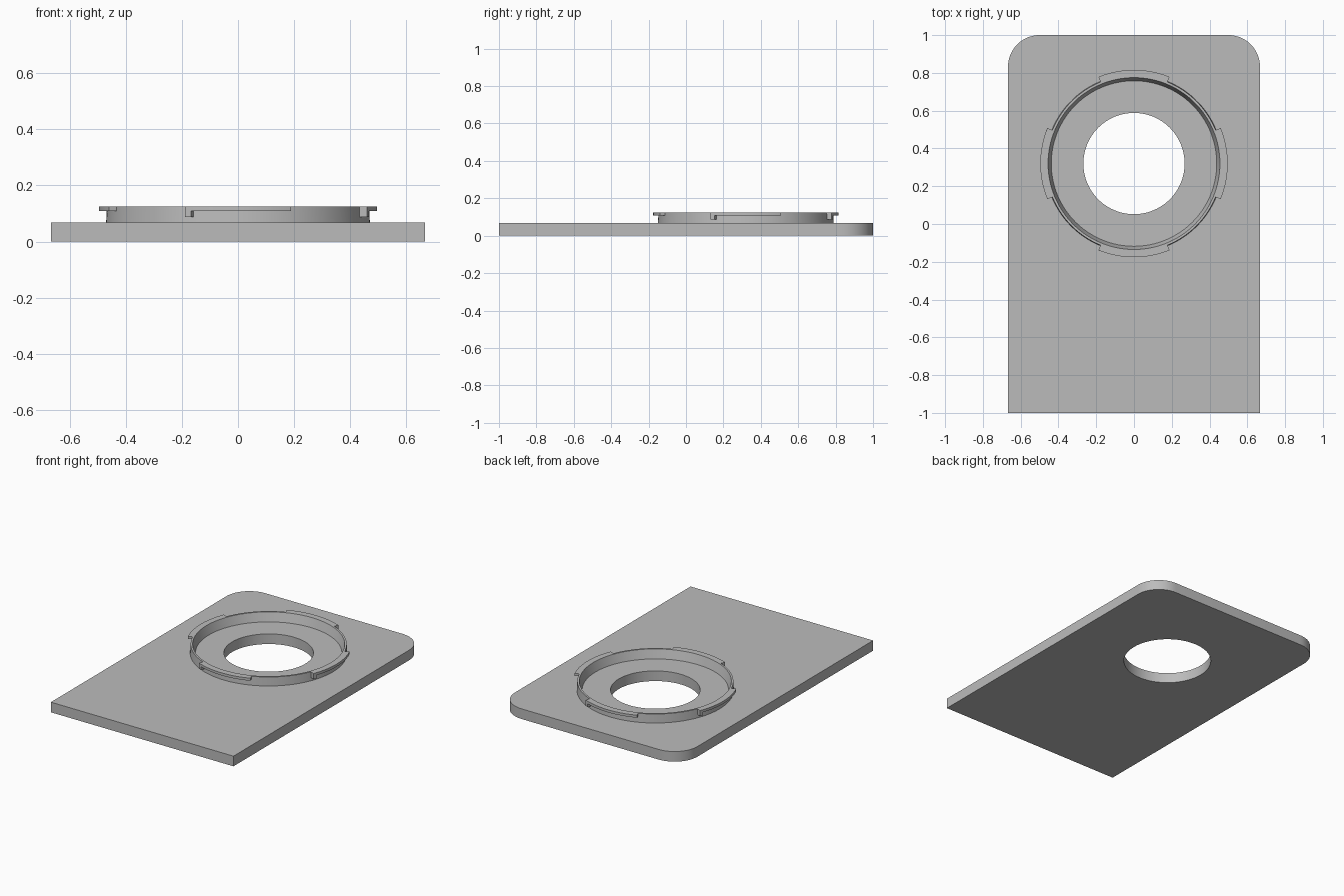
import bpy, bmesh
from math import sin, cos, pi, radians

if "Cube" in bpy.data.objects:
    bpy.data.objects.remove(bpy.data.objects["Cube"])

CENTRE_Y = 0.32
PLATE_TOP = 0.067
RIM_TOP = 0.125

grey = bpy.data.materials.new("plain grey")
grey.use_nodes = True
grey.diffuse_color = (0.5, 0.5, 0.5, 1)
grey.node_tree.nodes["Principled BSDF"].inputs["Base Color"].default_value = (0.5, 0.5, 0.5, 1)


def make_object(name, bm):
    bmesh.ops.recalc_face_normals(bm, faces=bm.faces)
    mesh = bpy.data.meshes.new(name)
    bm.to_mesh(mesh)
    bm.free()
    mesh.materials.append(grey)
    obj = bpy.data.objects.new(name, mesh)
    bpy.context.collection.objects.link(obj)
    return obj


def prism(name, outline, bottom, top):
    bm = bmesh.new()
    face = bm.faces.new([bm.verts.new((x, y, bottom)) for x, y in outline])
    extruded = bmesh.ops.extrude_face_region(bm, geom=[face])["geom"]
    verts = [v for v in extruded if isinstance(v, bmesh.types.BMVert)]
    bmesh.ops.translate(bm, verts=verts, vec=(0, 0, top - bottom))
    return make_object(name, bm)


def sweep(name, profile, start, end, steps):
    """Turn a closed (radius, z) profile about the mount axis; angles in degrees."""
    full = end - start == 360
    bm = bmesh.new()
    rows = []
    for i in range(steps if full else steps + 1):
        a = radians(start + (end - start) * i / steps)
        rows.append([bm.verts.new((r * cos(a), CENTRE_Y + r * sin(a), z)) for r, z in profile])
    pairs = list(zip(rows, rows[1:]))
    if full:
        pairs.append((rows[-1], rows[0]))
    else:
        bm.faces.new(rows[0])
        bm.faces.new(rows[-1])
    n = len(profile)
    for a, b in pairs:
        for j in range(n):
            k = (j + 1) % n
            bm.faces.new((a[j], a[k], b[k], b[j]))
    return make_object(name, bm)


def band(inner, outer, bottom, top):
    return [(inner, bottom), (outer, bottom), (outer, top), (inner, top)]


# Plate with square front corners and rounded back corners
HALF_W, CORNER, STEPS = 0.667, 0.167, 16
outline = [(-HALF_W, -1), (HALF_W, -1)]
for side, first in ((1, 0), (-1, pi / 2)):
    for i in range(STEPS + 1):
        a = first + pi / 2 * i / STEPS
        outline.append((side * (HALF_W - CORNER) + CORNER * cos(a), 1 - CORNER + CORNER * sin(a)))
plate = prism("base_plate", outline, 0, PLATE_TOP)

# Round opening through the plate
circle = [(0.268 * cos(2 * pi * i / 96), CENTRE_Y + 0.268 * sin(2 * pi * i / 96)) for i in range(96)]
cutter = prism("opening_cutter", circle, -0.1, 0.2)
cutter.hide_render = True
cutter.hide_set(True)
hole = plate.modifiers.new("opening", "BOOLEAN")
hole.operation = "DIFFERENCE"
hole.solver = "EXACT"
hole.object = cutter
bpy.context.view_layer.objects.active = plate
plate.select_set(True)
bpy.ops.object.modifier_apply(modifier=hole.name)
bpy.data.objects.remove(cutter)

# Raised collar with a tapered bore
parts = [plate]
collar = [(0.438, PLATE_TOP), (0.47, PLATE_TOP), (0.467, RIM_TOP), (0.455, RIM_TOP)]
parts.append(sweep("collar", collar, 0, 360, 128))

# Four bayonet lugs, each with a stop under one end
for direction, angle in (("left", 0), ("back", 90), ("right", 180), ("front", 270)):
    start = angle - 22.3
    parts.append(sweep(direction + "_lug", band(0.462, 0.496, 0.108, RIM_TOP), start, angle + 22.3, 20))
    parts.append(sweep(direction + "_stop", band(0.462, 0.496, 0.087, 0.108), start, start + 2.6, 2))

# Smooth the round walls and keep the rims sharp
bpy.ops.object.select_all(action="DESELECT")
for part in parts:
    part.select_set(True)
bpy.context.view_layer.objects.active = plate
bpy.ops.object.shade_smooth_by_angle(angle=radians(30))
